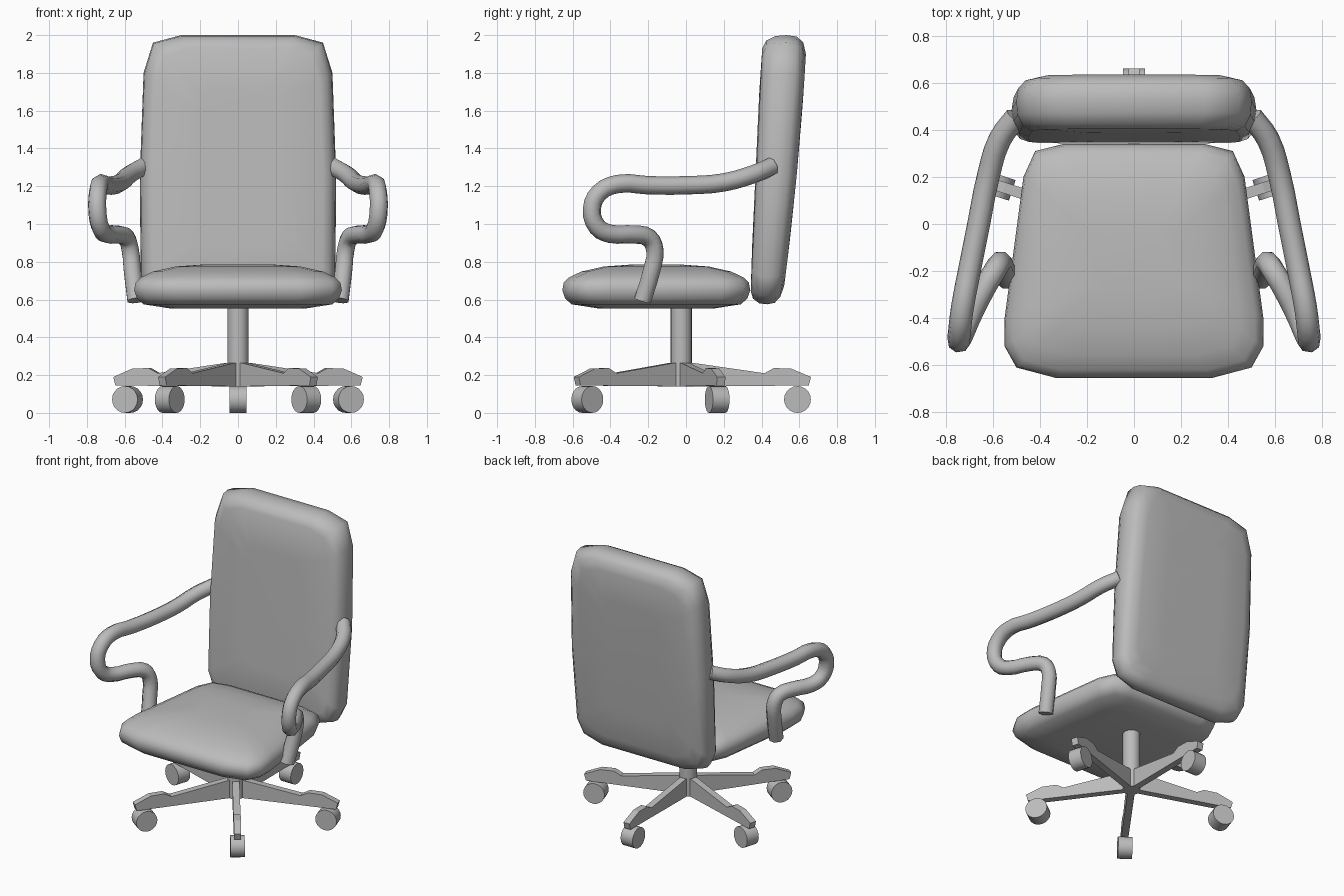
import bpy
import bmesh
import math
from mathutils import Matrix, Vector

old = bpy.data.objects.get("Cube")
if old:
    bpy.data.objects.remove(old, do_unlink=True)

grey = bpy.data.materials.new("plain_grey")
grey.use_nodes = True
grey.diffuse_color = (0.5, 0.5, 0.5, 1)
grey.node_tree.nodes["Principled BSDF"].inputs["Base Color"].default_value = (0.5, 0.5, 0.5, 1)

BASE = Vector((0, -0.025, 0))  # foot of the column


def finish(obj, angle=None):
    obj.data.materials.append(grey)
    if angle:
        bpy.ops.object.select_all(action="DESELECT")
        obj.select_set(True)
        bpy.context.view_layer.objects.active = obj
        bpy.ops.object.shade_smooth_by_angle(angle=math.radians(angle))


def from_bmesh(name, bm, angle=None):
    bmesh.ops.recalc_face_normals(bm, faces=bm.faces)
    mesh = bpy.data.meshes.new(name)
    bm.to_mesh(mesh)
    bm.free()
    obj = bpy.data.objects.new(name, mesh)
    bpy.context.collection.objects.link(obj)
    finish(obj, angle)
    return obj


def cushion(name, half, layers, place):
    """Loft a mirrored outline through layers of (inset, level)."""
    outline = half + [(-x, v) for x, v in reversed(half)]
    lo, hi = min(v for _, v in half), max(v for _, v in half)
    mid, half_v = (lo + hi) / 2, (hi - lo) / 2
    half_x = max(x for x, _ in half)
    bm = bmesh.new()
    rings = []
    for inset, level in layers:
        kx, kv = 1 - inset / half_x, 1 - inset / half_v
        rings.append([bm.verts.new(place(x * kx, mid + (v - mid) * kv, level)) for x, v in outline])
    n = len(outline)
    for a, b in zip(rings, rings[1:]):
        for i in range(n):
            j = (i + 1) % n
            bm.faces.new((a[i], a[j], b[j], b[i]))
    bm.faces.new(rings[0])
    bm.faces.new(rings[-1])
    return from_bmesh(name, bm, 60)


def cylinder(name, radius, depth, matrix, sides):
    bm = bmesh.new()
    bmesh.ops.create_cone(bm, cap_ends=True, segments=sides, radius1=radius,
                          radius2=radius, depth=depth, matrix=matrix)
    return from_bmesh(name, bm, 40)


# Seat: domed cushion, wider at the front
cushion(
    "seat",
    [(.33, -.655), (.5, -.61), (.55, -.52), (.55, -.4), (.51, -.1), (.47, .2), (.42, .31), (.3, .34)],
    [(.19, .553), (.05, .575), (.015, .605), (0, .65), (.008, .69), (.035, .717),
     (.1, .748), (.22, .775), (.36, .785)],
    lambda x, y, z: (x, y, z))


# Backrest: leaning cushion, thicker toward the top
def back_place(x, z, t):
    k = (z - .6) / 1.4
    front = .337 + .065 * k
    rear = .51 + .19 * k - .06 * k * k
    return (x, front + (rear - front) * t, z)


cushion(
    "backrest",
    [(.3, 2), (.45, 1.96), (.5, 1.8), (.52, 1.25), (.515, .72), (.47, .62), (.33, .575)],
    [(.3, 0), (.07, .02), (.03, .1), (.005, .3), (0, .55), (.008, .78), (.04, .93), (.1, 1), (.3, 1)],
    back_place)

# Armrests: one bent tube on each side
arm_path = [(.50, .455, 1.305), (.57, .36, 1.265), (.62, .2, 1.22), (.66, 0, 1.205),
            (.70, -.2, 1.205), (.73, -.36, 1.212), (.742, -.46, 1.165), (.745, -.498, 1.08),
            (.73, -.47, .985), (.70, -.4, .948), (.64, -.28, .945), (.59, -.195, .925),
            (.57, -.165, .86), (.56, -.18, .76), (.54, -.23, .595)]
for side, sign in (("left", 1), ("right", -1)):
    curve = bpy.data.curves.new(side + "_armrest", "CURVE")
    curve.dimensions = "3D"
    curve.bevel_depth = .049
    curve.bevel_resolution = 2
    curve.resolution_u = 3
    curve.use_fill_caps = True
    spline = curve.splines.new("BEZIER")
    spline.bezier_points.add(len(arm_path) - 1)
    for point, (x, y, z) in zip(spline.bezier_points, arm_path):
        point.co = (sign * x, y, z)
        point.handle_left_type = point.handle_right_type = "AUTO"
    arm = bpy.data.objects.new(side + "_armrest", curve)
    bpy.context.collection.objects.link(arm)
    bpy.ops.object.select_all(action="DESELECT")
    arm.select_set(True)
    bpy.context.view_layer.objects.active = arm
    bpy.ops.object.convert(target="MESH")
    arm = bpy.context.view_layer.objects.active
    arm.data.materials.clear()
    finish(arm, 50)

# Column
cylinder("column", .056, .43, Matrix.Translation(BASE + Vector((0, 0, .355))), 20)

# Five legs with casters, the first pointing straight back
leg_profile = [(0, .14), (.675, .145), (.687, .19), (.58, .235), (.49, .237), (.44, .21), (.06, .265), (0, .265)]
for i in range(5):
    turn = Matrix.Translation(BASE) @ Matrix.Rotation(math.radians(90 + 72 * i), 4, "Z")
    bm = bmesh.new()
    face = bm.faces.new([bm.verts.new((r, -.023, z)) for r, z in leg_profile])
    extruded = bmesh.ops.extrude_face_region(bm, geom=[face])["geom"]
    bmesh.ops.translate(bm, vec=(0, .046, 0), verts=[g for g in extruded if isinstance(g, bmesh.types.BMVert)])
    bm.transform(turn)
    from_bmesh(f"leg_{i + 1}", bm)
    axle = turn @ Matrix.Translation((.615, 0, .071)) @ Matrix.Rotation(math.pi / 2, 4, "X")
    cylinder(f"caster_{i + 1}", .071, .092, axle, 20)
